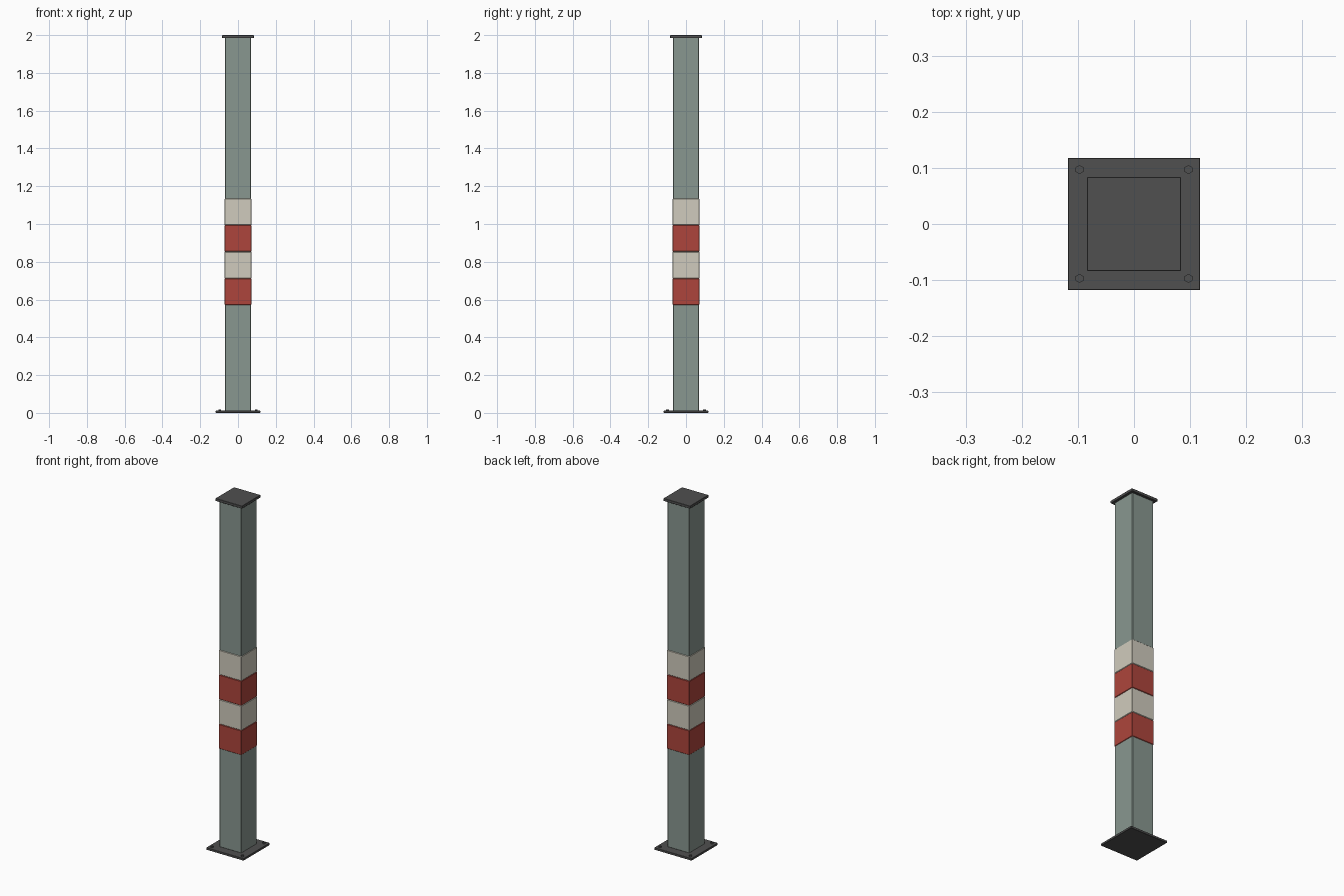
import bpy, bmesh
from mathutils import Matrix

if "Cube" in bpy.data.objects:
    bpy.data.objects.remove(bpy.data.objects["Cube"])


def material(name, color):
    m = bpy.data.materials.new(name)
    m.diffuse_color = (*color, 1)
    m.use_nodes = True
    m.node_tree.nodes["Principled BSDF"].inputs["Base Color"].default_value = m.diffuse_color
    return m


steel = material("painted_steel", (0.25, 0.31, 0.28))
dark = material("dark_metal", (0.08, 0.08, 0.08))
red = material("red_paint", (0.42, 0.06, 0.045))
cream = material("cream_paint", (0.63, 0.60, 0.51))


def finish(bm, name, mat):
    me = bpy.data.meshes.new(name)
    bm.to_mesh(me)
    bm.free()
    me.materials.append(mat)
    ob = bpy.data.objects.new(name, me)
    bpy.context.collection.objects.link(ob)
    return ob


def square_block(name, width, z0, z1, mat, bevel):
    bm = bmesh.new()
    bmesh.ops.create_cube(bm, size=1)
    bmesh.ops.scale(bm, vec=(width, width, z1 - z0), verts=bm.verts)
    bmesh.ops.translate(bm, vec=(0, 0, (z0 + z1) / 2), verts=bm.verts)
    bmesh.ops.bevel(bm, geom=bm.edges[:], offset=bevel, segments=1,
                    affect='EDGES', profile=0.5)
    return finish(bm, name, mat)


# Ground plate, post and cap
square_block("base_plate", 0.236, 0, 0.012, dark, 0.001)
square_block("post", 0.138, 0.010, 1.99, steel, 0.003)
square_block("top_cap", 0.167, 1.985, 2.0, dark, 0.001)

# Warning bands, alternating from the bottom
band_h = 0.141
for i in range(4):
    z = 0.571 + i * band_h
    square_block(f"warning_band_{i + 1}", 0.143, z, z + band_h,
                 (red, cream)[i % 2], 0.003)

# Hex anchor bolts at the plate corners
for i, (sx, sy) in enumerate([(-1, -1), (1, -1), (1, 1), (-1, 1)]):
    bm = bmesh.new()
    bmesh.ops.create_cone(bm, cap_ends=True, segments=6, radius1=0.008,
                          radius2=0.008, depth=0.010,
                          matrix=Matrix.Translation((sx * 0.097, sy * 0.097, 0.014)))
    finish(bm, f"anchor_bolt_{i + 1}", dark)
